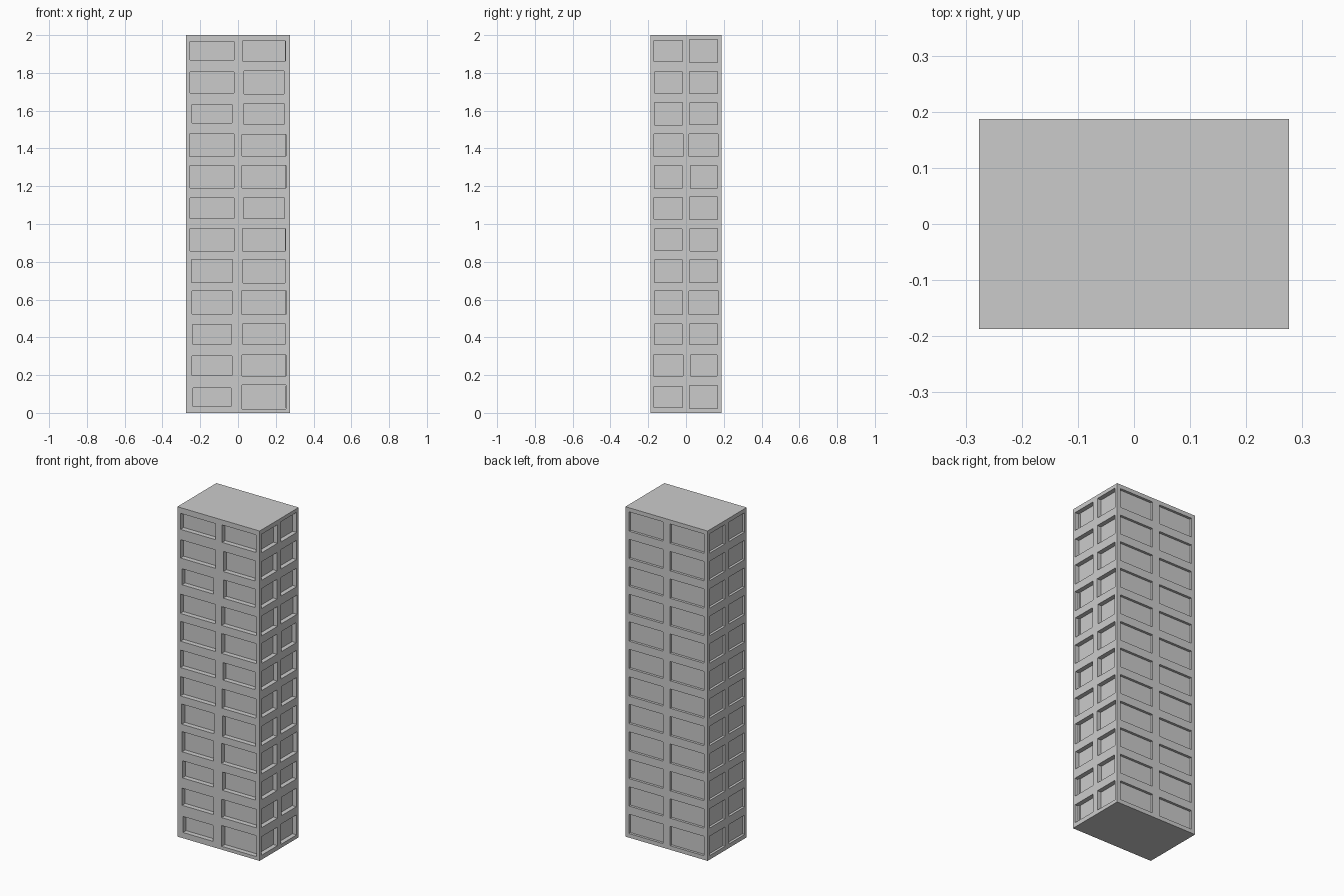
import bpy, bmesh
from mathutils import Vector

if "Cube" in bpy.data.objects:
    bpy.data.objects.remove(bpy.data.objects["Cube"])

W, D, H, FLOORS = 0.552, 0.374, 2.0, 12
FH = H / FLOORS
UP = Vector((0, 0, 1))

# Window widths and heights in hundredths, top floor first, left and right column
FRONT = [
    ([23.3, 23.3, 21.2, 23.6, 23.3, 23.3, 23.3, 21.7, 21.2, 20.7, 21.2, 20.1],
     [9.7, 11.1, 9.7, 11.7, 12.0, 10.6, 11.7, 12.2, 12.2, 10.4, 10.4, 9.7]),
    ([22.8, 21.2, 21.2, 23.3, 23.3, 21.7, 22.8, 22.3, 23.7, 22.3, 23.3, 23.3],
     [10.6, 12.2, 11.1, 11.4, 12.0, 10.6, 11.7, 12.6, 12.2, 11.1, 11.1, 12.6])]
SIDE = [
    ([15.2, 14.9, 14.9, 15.4, 14.4, 15.2, 14.4, 14.9, 14.9, 14.4, 15.5, 15.2],
     [11.2, 11.2, 12.0, 12.0, 12.2, 11.6, 11.4, 11.7, 12.6, 10.8, 11.2, 11.2]),
    ([14.9, 14.9, 14.9, 15.4, 14.0, 14.9, 14.4, 14.9, 15.7, 14.9, 14.2, 14.9],
     [12.2, 11.7, 11.2, 11.7, 12.2, 11.7, 12.0, 11.7, 12.6, 10.8, 11.2, 12.2])]
BACK = [([22.8] * FLOORS, [11.7] * FLOORS)] * 2
LEFT = [([14.9] * FLOORS, [11.7] * FLOORS)] * 2


def wall(bm, normal, width, offset, depth, columns):
    """Grid of cells, each a frame around a recessed window panel."""
    n = Vector(normal)
    across = UP.cross(n)

    def rect(cx, cz, w, h, out):
        return [bm.verts.new(across * (cx + sx * w / 2) + UP * (cz + sz * h / 2) + n * out)
                for sx, sz in ((-1, -1), (1, -1), (1, 1), (-1, 1))]

    for c, (widths, heights) in enumerate(columns):
        for f in range(FLOORS):
            cx, cz = (c - 0.5) * width / 2, H - (f + 0.5) * FH
            w, h = widths[f] / 100, heights[f] / 100
            cell = rect(cx, cz, width / 2, FH, offset)
            rim = rect(cx, cz, w, h, offset)
            panel = rect(cx, cz, w, h, offset - depth)
            for a, b in ((cell, rim), (rim, panel)):
                for i in range(4):
                    j = (i + 1) % 4
                    bm.faces.new((a[i], a[j], b[j], b[i]))
            bm.faces.new(panel)


bm = bmesh.new()
# Four window walls
wall(bm, (0, -1, 0), W, D / 2, 0.03, FRONT)
wall(bm, (1, 0, 0), D, W / 2, 0.027, SIDE)
wall(bm, (0, 1, 0), W, D / 2, 0.015, BACK)
wall(bm, (-1, 0, 0), D, W / 2, 0.015, LEFT)
# Flat roof and underside
for z, s in ((H, 1), (0, -1)):
    bm.faces.new([bm.verts.new((x * W / 2, s * y * D / 2, z))
                  for x, y in ((-1, -1), (1, -1), (1, 1), (-1, 1))])
bmesh.ops.remove_doubles(bm, verts=bm.verts, dist=0.0001)

mesh = bpy.data.meshes.new("tower_block")
bm.to_mesh(mesh)
bm.free()
bpy.context.collection.objects.link(bpy.data.objects.new("tower_block", mesh))
